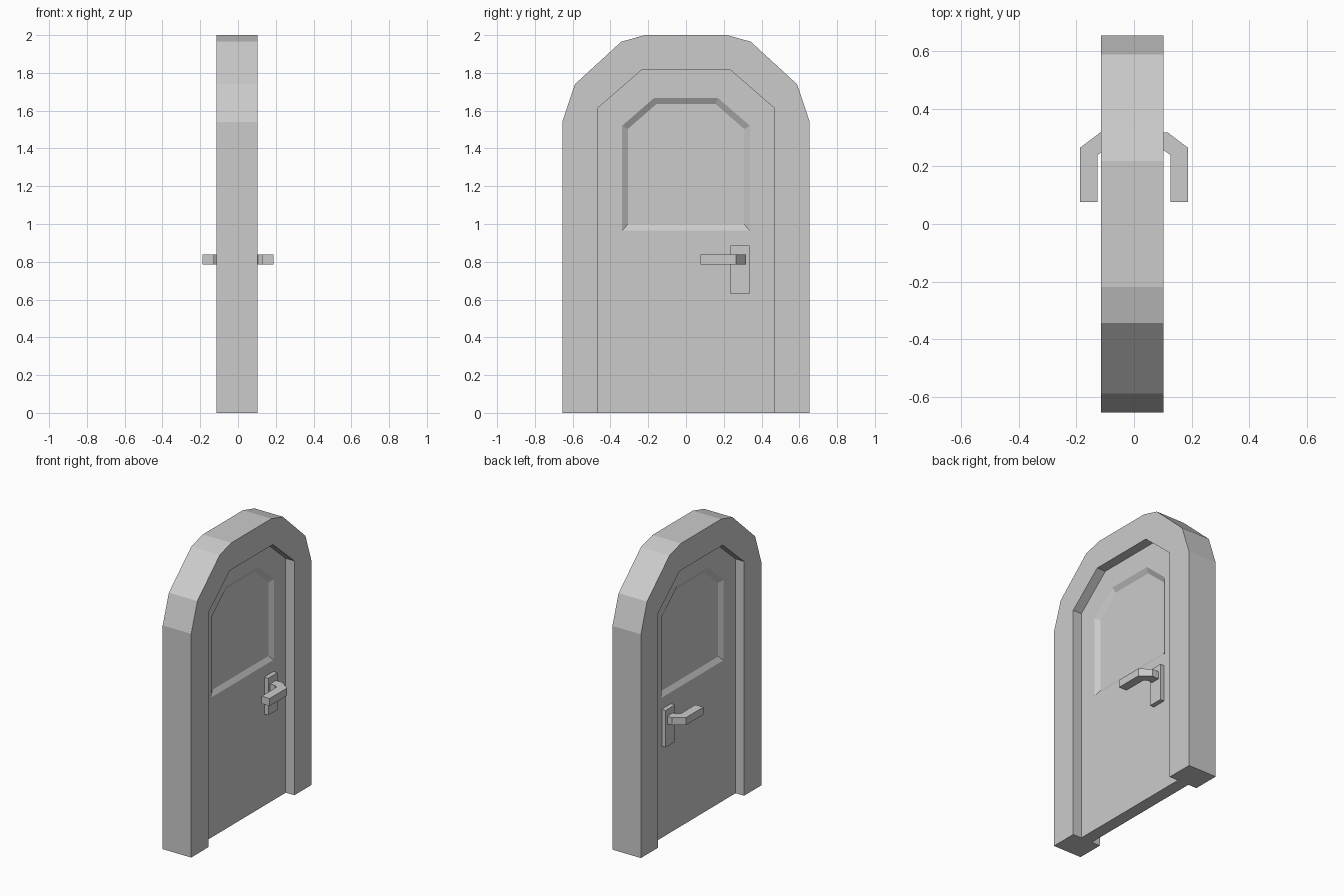
import bpy, bmesh

if "Cube" in bpy.data.objects:
    bpy.data.objects.remove(bpy.data.objects["Cube"])


def loft(name, rings):
    """Join equal-length rings of points with quads and cap both ends."""
    bm = bmesh.new()
    loops = [[bm.verts.new(p) for p in ring] for ring in rings]
    for a, b in zip(loops, loops[1:]):
        for i in range(len(a)):
            j = (i + 1) % len(a)
            bm.faces.new((a[i], a[j], b[j], b[i]))
    bm.faces.new(loops[0])
    bm.faces.new(loops[-1])
    bmesh.ops.recalc_face_normals(bm, faces=bm.faces)
    mesh = bpy.data.meshes.new(name)
    bm.to_mesh(mesh)
    bm.free()
    obj = bpy.data.objects.new(name, mesh)
    bpy.context.collection.objects.link(obj)
    return obj


def yz_ring(profile, x):
    return [(x, y, z) for y, z in profile]


def mirrored(half):
    """Complete a symmetric arch from its left half."""
    return half + [(-y, z) for y, z in reversed(half)]


FRAME_BACK, FRAME_FRONT = -0.115, 0.102
DOOR_BACK, DOOR_FRONT = -0.05, 0.036
RECESS = 0.02

# Arched surround, one U-shaped profile pushed through its depth
outer = mirrored([(-0.655, 0), (-0.655, 1.54), (-0.588, 1.74),
                  (-0.343, 1.965), (-0.218, 2.0)])
opening = mirrored([(-0.468, 0), (-0.468, 1.613), (-0.235, 1.815)])
u_shape = outer + opening[::-1]
loft("door_frame", [yz_ring(u_shape, FRAME_BACK), yz_ring(u_shape, FRAME_FRONT)])

# Door leaf with a bevelled recessed panel on both faces
panel_rim = mirrored([(-0.338, 0.965), (-0.338, 1.52), (-0.168, 1.668)])
panel_floor = mirrored([(-0.308, 0.997), (-0.308, 1.503), (-0.157, 1.635)])
loft("door_leaf", [
    yz_ring(panel_floor, DOOR_BACK + RECESS), yz_ring(panel_rim, DOOR_BACK),
    yz_ring(opening, DOOR_BACK), yz_ring(opening, DOOR_FRONT),
    yz_ring(panel_rim, DOOR_FRONT), yz_ring(panel_floor, DOOR_FRONT - RECESS)])

# Back plate and bent lever on each side
plate = [(0.235, 0.63), (0.335, 0.63), (0.335, 0.885), (0.235, 0.885)]
for label, side, face in (("front", 1, DOOR_FRONT), ("back", -1, DOOR_BACK)):
    loft(label + "_handle_plate",
         [yz_ring(plate, face), yz_ring(plate, face + side * 0.03)])
    lever = [(abs(face), 0.255), (0.105, 0.255), (0.126, 0.24), (0.126, 0.077),
             (0.187, 0.077), (0.187, 0.265), (0.117, 0.318), (abs(face), 0.318)]
    loft(label + "_handle_lever",
         [[(side * x, y, z) for x, y in lever] for z in (0.786, 0.838)])
